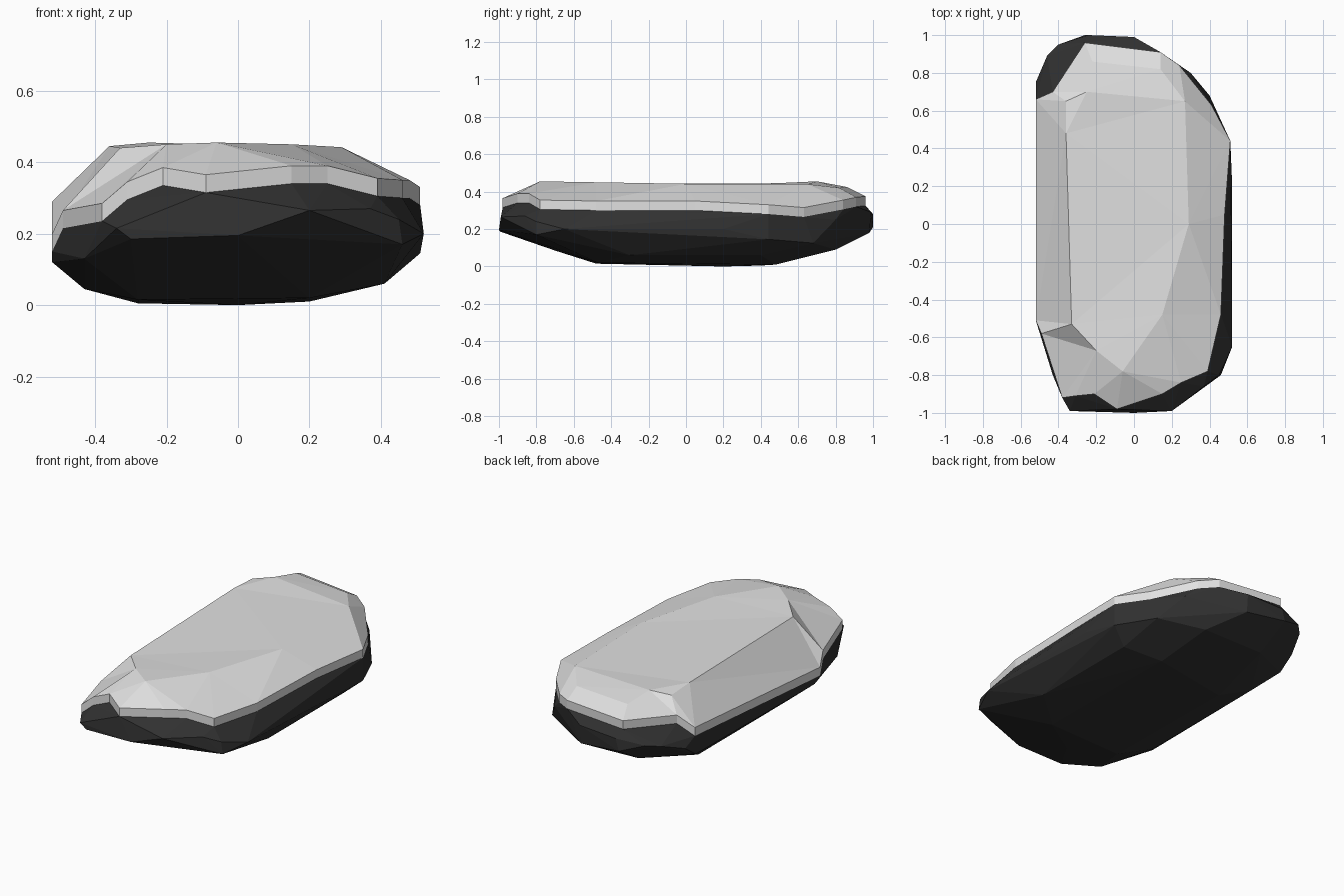
import bpy
import bmesh
from mathutils import Vector
from mathutils.geometry import delaunay_2d_cdt

default_cube = bpy.data.objects.get("Cube")
if default_cube:
    bpy.data.objects.remove(default_cube, do_unlink=True)

SNOW_DEPTH = 0.05


def make_material(name, grey):
    """Plain matte material of a single grey."""
    colour = (grey, grey, grey, 1)
    material = bpy.data.materials.new(name)
    material.use_nodes = True
    material.diffuse_color = colour
    shader = material.node_tree.nodes["Principled BSDF"]
    shader.inputs["Base Color"].default_value = colour
    shader.inputs["Roughness"].default_value = 0.9
    return material


def finish_object(bm, name, material):
    """Turn a bmesh into a flat shaded object."""
    bmesh.ops.recalc_face_normals(bm, faces=bm.faces[:])
    mesh = bpy.data.meshes.new(name)
    bm.to_mesh(mesh)
    bm.free()
    mesh.materials.append(material)
    part = bpy.data.objects.new(name, mesh)
    bpy.context.collection.objects.link(part)
    return part


def closed_loop(start, count):
    """Index pairs joining consecutive points into a ring."""
    return [(start + i, start + (i + 1) % count) for i in range(count)]


# Upper edge of the snow, counter-clockwise from the front left corner
snow_rim = [
    (-.52, -.51, .2), (-.49, -.58, .265), (-.38, -.92, .285), (-.31, -.91, .345),
    (-.21, -.9, .385), (-.09, -.98, .365), (.15, -.9, .39), (.25, -.84, .39),
    (.39, -.78, .355), (.46, -.48, .35), (.48, .05, .35), (.51, .44, .33),
    (.41, .63, .315), (.24, .84, .355), (.14, .91, .37), (-.26, .96, .375),
    (-.43, .7, .355), (-.52, .66, .29),
]

# Crease around the nearly level top of the snow
snow_crown = [
    (-.33, -.53, .44), (-.2, -.67, .45), (-.06, -.78, .455), (.15, -.48, .45),
    (.29, 0, .442), (.27, .65, .44), (.14, .82, .42), (-.22, .86, .425),
    (-.25, .7, .455), (-.36, .65, .435), (-.36, .48, .445),
]

# Widest part of the rock, below the snow
rock_waist = [
    (-.34, -.99, .215), (-.3, -.99, .185), (0, -1, .195), (.2, -.99, .265),
    (-.43, -.8, .13), (.37, -.86, .27), (.45, -.8, .24), (.46, -.8, .17),
    (.52, -.65, .2), (.52, .2, .2), (.51, .44, .145), (.4, .68, .125),
    (.3, .8, .25), (0, .99, .29), (0, .98, .18), (-.24, 1, .28),
    (-.26, 1, .21), (-.4, .95, .26), (-.46, .89, .25), (-.52, .75, .2),
    (-.52, .65, .13), (-.52, -.46, .12),
]

# Rounded underside of the rock
rock_base = [
    (-.43, -.35, .045), (-.28, -.48, .015), (.2, -.47, .02), (.41, -.3, .06),
    (.41, .4, .06), (.2, .48, .01), (-.28, .4, .005), (-.43, .5, .045),
    (0, .2, 0), (-.1, -.7, .085), (.15, .8, .09), (-.25, .8, .09),
]


def build_snow(material):
    # Triangulate the rim and crown from above, keeping both rings as creases
    points = [Vector(p) for p in snow_rim + snow_crown]
    rings = closed_loop(0, len(snow_rim))
    rings += closed_loop(len(snow_rim), len(snow_crown))
    flat, _, triangles, sources, _, _ = delaunay_2d_cdt(
        [p.xy for p in points], rings, [], 1, 1e-5)
    bm = bmesh.new()
    verts = [bm.verts.new((p.x, p.y, points[source[0]].z))
             for p, source in zip(flat, sources)]
    for triangle in triangles:
        bm.faces.new([verts[i] for i in triangle])

    # Drop the outer border straight down to give the snow its thick edge
    border = [edge for edge in bm.edges if edge.is_boundary]
    extruded = bmesh.ops.extrude_edge_only(bm, edges=border)["geom"]
    lowered = [v for v in extruded if isinstance(v, bmesh.types.BMVert)]
    bmesh.ops.translate(bm, verts=lowered, vec=(0, 0, -SNOW_DEPTH))
    return finish_object(bm, "snow_cap", material)


def build_rock(material):
    # Wrap the waist, the underside and the foot of the snow in one faceted hull
    snow_foot = [(x, y, z - SNOW_DEPTH) for x, y, z in snow_rim]
    bm = bmesh.new()
    for point in snow_foot + rock_waist + rock_base:
        bm.verts.new(point)
    hull = bmesh.ops.convex_hull(bm, input=bm.verts[:])
    unused = [v for v in hull["geom_interior"] if isinstance(v, bmesh.types.BMVert)]
    bmesh.ops.delete(bm, geom=unused, context="VERTS")
    return finish_object(bm, "rock_body", material)


build_rock(make_material("dark stone", 0.03))
build_snow(make_material("pale snow", 0.75))
